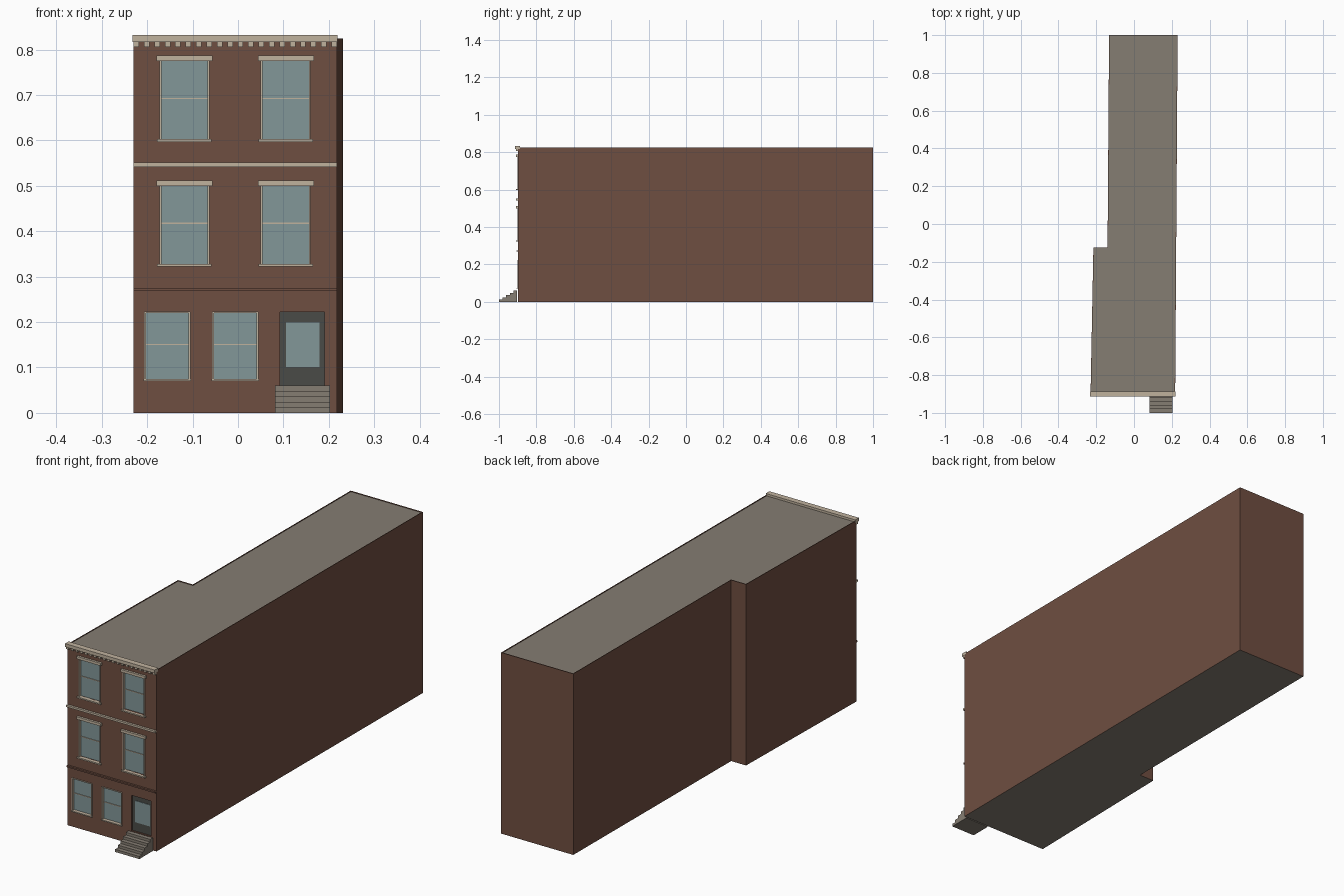
import bpy, bmesh
from mathutils import Vector

cube = bpy.data.objects.get("Cube")
if cube:
    bpy.data.objects.remove(cube, do_unlink=True)


def material(name, hex_colour):
    rgb = [int(hex_colour[i:i + 2], 16) / 255 for i in (0, 2, 4)]
    col = [c / 12.92 if c < 0.04 else ((c + 0.055) / 1.055) ** 2.4 for c in rgb] + [1]
    m = bpy.data.materials.new(name)
    m.use_nodes = True
    m.diffuse_color = col
    m.node_tree.nodes["Principled BSDF"].inputs["Base Color"].default_value = col
    return m


BRICK = material("brown brick", "6f4e41")
ROOF = material("grey stone", "857d72")
TRIM = material("tan trim", "c0b29e")
GLASS = material("window glass", "829799")
DOOR = material("dark door", "4a4b47")

WALL = -0.898      # front wall plane
RECESS = 0.012     # depth of the openings
LEFT, RIGHT = -0.23, 0.218
HEIGHT = 0.825


def finish(bm, name, *mats):
    bmesh.ops.recalc_face_normals(bm, faces=bm.faces)
    mesh = bpy.data.meshes.new(name)
    bm.to_mesh(mesh)
    bm.free()
    for m in mats:
        mesh.materials.append(m)
    ob = bpy.data.objects.new(name, mesh)
    bpy.context.scene.collection.objects.link(ob)
    return ob


def add_box(bm, x0, x1, y0, y1, z0, z1):
    verts = bmesh.ops.create_cube(bm, size=1)["verts"]
    for v in verts:
        v.co = Vector((x0 if v.co.x < 0 else x1,
                       y0 if v.co.y < 0 else y1,
                       z0 if v.co.z < 0 else z1))


def boxes(name, mat, *dims):
    bm = bmesh.new()
    for d in dims:
        add_box(bm, *d)
    return finish(bm, name, mat)


def extrude_profile(bm, points, direction):
    face = bm.faces.new([bm.verts.new(p) for p in points])
    out = bmesh.ops.extrude_face_region(bm, geom=[face])["geom"]
    bmesh.ops.translate(bm, vec=direction,
                        verts=[g for g in out if isinstance(g, bmesh.types.BMVert)])


# Openings: x0, x1, z0, z1
upper = [(x, x + 0.108, z, z + 0.173)
         for z in (0.328, 0.603) for x in (-0.172, 0.051)]
ground = [(x, x + 0.1, 0.073, 0.222) for x in (-0.206, -0.056)]
door = (0.0925, 0.191, 0.06, 0.222)

# Building body with a thin parapet round the roof
plan = [(LEFT, WALL), (RIGHT, WALL), (0.231, 1), (-0.132, 1),
        (-0.14, -0.125), (-0.215, -0.125)]
bm = bmesh.new()
extrude_profile(bm, [(x, y, 0) for x, y in plan], (0, 0, HEIGHT))
bmesh.ops.recalc_face_normals(bm, faces=bm.faces)
top = [f for f in bm.faces if f.normal.z > 0.9]
bmesh.ops.inset_region(bm, faces=top, thickness=0.004, depth=0)
well = bmesh.ops.extrude_face_region(bm, geom=top)["geom"]
bmesh.ops.delete(bm, geom=top, context="FACES")
bmesh.ops.translate(bm, vec=(0, 0, -0.003),
                    verts=[g for g in well if isinstance(g, bmesh.types.BMVert)])
bm.normal_update()
for f in bm.faces:
    low = f.calc_center_median().z < HEIGHT - 0.001
    f.material_index = 1 if abs(f.normal.z) > 0.9 and low else 0
body = finish(bm, "building_body", BRICK, ROOF)

# Cut the window and door recesses
cutter = boxes("opening_cutter", BRICK,
               *[(x0, x1, WALL - 0.05, WALL + RECESS, z0, z1)
                 for x0, x1, z0, z1 in upper + ground + [door]])
cutter.hide_render = True
mod = body.modifiers.new("openings", "BOOLEAN")
mod.operation, mod.object, mod.solver = "DIFFERENCE", cutter, "EXACT"
cut = bpy.data.meshes.new_from_object(
    body.evaluated_get(bpy.context.evaluated_depsgraph_get()))
body.modifiers.clear()
body.data = cut
bpy.data.objects.remove(cutter, do_unlink=True)


# Windows: glass, jamb strips, meeting rail, sill and optional lintel
def window(name, x0, x1, z0, z1, lintel):
    back = WALL + RECESS
    mid = (z0 + z1) / 2 + 0.003
    boxes(name + "_glass", GLASS, (x0, x1, back - 0.003, back + 0.002, z0, z1))
    t = 0.004
    parts = [(x0 - 0.001, x0 + t - 0.001, WALL - 0.004, back, z0, z1),
             (x1 - t + 0.001, x1 + 0.001, WALL - 0.004, back, z0, z1),
             (x0, x1, back - 0.006, back, mid - 0.0015, mid + 0.0015)]
    if lintel:
        parts += [(x0 - 0.006, x1 + 0.006, WALL - 0.01, back, z0 - 0.006, z0),
                  (x0 - 0.007, x1 + 0.008, WALL - 0.01, back, z1 - 0.001, z1 + 0.011)]
    else:
        parts += [(x0 - 0.002, x1 + 0.002, WALL - 0.007, back, z0 - 0.003, z0 + 0.002),
                  (x0, x1, WALL - 0.004, back, z1 - 0.002, z1 + 0.001)]
    boxes(name + "_frame", TRIM, *parts)


for i, w in enumerate(upper):
    window(f"upper_window_{i + 1}", *w, True)
for i, w in enumerate(ground):
    window(f"ground_window_{i + 1}", *w, False)

# Front door with its pane
x0, x1, z0, z1 = door
back = WALL + RECESS
boxes("front_door", DOOR, (x0, x1, back - 0.004, back + 0.002, z0, z1))
boxes("door_pane", GLASS, (0.106, 0.18, back - 0.006, back, 0.101, 0.199))

# Belt courses
boxes("upper_belt", TRIM, (LEFT, RIGHT, WALL - 0.01, WALL + 0.002, 0.542, 0.551))
boxes("lower_belt", BRICK, (LEFT, RIGHT, WALL - 0.009, WALL + 0.002, 0.268, 0.275))

# Cornice with a row of dentils
boxes("cornice", TRIM, (LEFT - 0.002, RIGHT + 0.001, -0.913, -0.887, 0.817, 0.832))
count = 20
pitch = (RIGHT - LEFT - 0.012) / (count - 1)
boxes("cornice_dentils", TRIM,
      *[(LEFT + i * pitch, LEFT + i * pitch + 0.012, WALL - 0.01, WALL + 0.002,
         0.806, 0.818) for i in range(count)])

# Entrance steps from a stair profile
steps, rise, start, end = 5, 0.012, -1.0, -0.903
run = (end - start) / steps
profile = [(start, 0)]
for i in range(steps):
    profile += [(start + i * run, (i + 1) * rise), (start + (i + 1) * run, (i + 1) * rise)]
profile = profile + [(end, 0)]
bm = bmesh.new()
extrude_profile(bm, [(0.081, y, z) for y, z in profile], (0.122, 0, 0))
finish(bm, "entrance_steps", ROOF)
